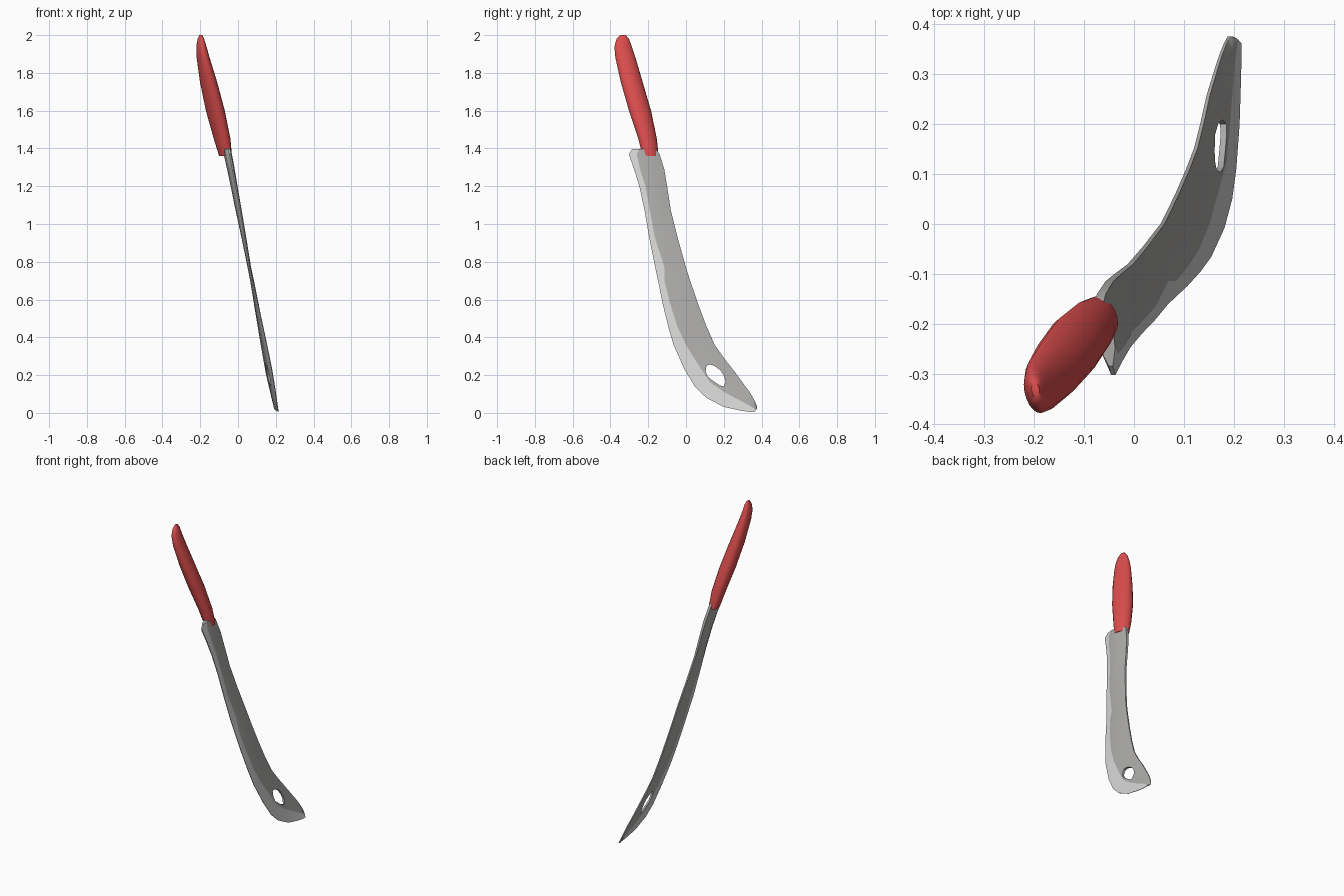
import bpy, bmesh, math

if "Cube" in bpy.data.objects:
    bpy.data.objects.remove(bpy.data.objects["Cube"])


def material(name, col):
    m = bpy.data.materials.new(name)
    m.diffuse_color = (*col, 1)
    m.use_nodes = True
    m.node_tree.nodes["Principled BSDF"].inputs["Base Color"].default_value = m.diffuse_color
    return m


RED = material("red_handle", (0.72, 0.075, 0.075))
STEEL = material("grey_steel", (0.41, 0.405, 0.395))
EDGE = material("light_edge_steel", (0.66, 0.66, 0.655))


def loft(name, rings, mats, index=lambda row, col: 0):
    """Skin closed rings of points, cap both ends."""
    bm = bmesh.new()
    vs = [[bm.verts.new(p) for p in r] for r in rings]
    n = len(rings[0])
    for i in range(len(vs) - 1):
        for j in range(n):
            k = (j + 1) % n
            f = bm.faces.new((vs[i][j], vs[i][k], vs[i + 1][k], vs[i + 1][j]))
            f.material_index = index(i, j)
    bm.faces.new(vs[0][::-1])
    bm.faces.new(vs[-1])
    bmesh.ops.recalc_face_normals(bm, faces=bm.faces)
    me = bpy.data.meshes.new(name)
    bm.to_mesh(me)
    bm.free()
    for m in mats:
        me.materials.append(m)
    ob = bpy.data.objects.new(name, me)
    bpy.context.collection.objects.link(ob)
    return ob


def smooth(ob, deg):
    bpy.ops.object.select_all(action='DESELECT')
    ob.select_set(True)
    bpy.context.view_layer.objects.active = ob
    bpy.ops.object.shade_smooth_by_angle(angle=math.radians(deg))


def interp(table, v):
    for (a, fa), (b, fb) in zip(table, table[1:]):
        if v <= b:
            t = max(0, (v - a) / (b - a))
            return fa + (fb - fa) * t
    return table[-1][1]


# handle: z, y min, y max, x min, x max
stations = [
    (1.36, -.230, -.145, -.100, -.032),
    (1.45, -.252, -.154, -.128, -.040),
    (1.60, -.302, -.185, -.170, -.070),
    (1.75, -.345, -.229, -.201, -.110),
    (1.88, -.374, -.267, -.219, -.150),
    (1.94, -.379, -.287, -.221, -.167),
    (1.98, -.368, -.302, -.214, -.179),
    (2.00, -.350, -.318, -.205, -.189),
]
rings = []
for z, y0, y1, x0, x1 in stations:
    ring = []
    for k in range(20):
        a = 2 * math.pi * k / 20
        ring.append(((x0 + x1) / 2 + (x1 - x0) / 2 * math.cos(a),
                     (y0 + y1) / 2 + (y1 - y0) / 2 * math.sin(a - 0.25), z))
    rings.append(ring)
smooth(loft("handle", rings, [RED]), 60)

# blade: cutting edge (y, z), spine (y, z), bevel width fraction
rows = [
    (-.285, 1.397, -.160, 1.400, .30), (-.303, 1.370, -.140, 1.370, .26),
    (-.275, 1.290, -.115, 1.290, .20), (-.247, 1.200, -.100, 1.200, .22),
    (-.219, 1.070, -.080, 1.070, .20), (-.195, .930, -.045, .930, .20),
    (-.163, .770, .000, .770, .30), (-.148, .700, .022, .700, .20),
    (-.124, .580, .063, .580, .21), (-.095, .460, .108, .460, .24),
    (-.066, .360, .152, .360, .30), (-.008, .230, .205, .285, .36),
    (.050, .135, .260, .215, .36), (.110, .078, .300, .160, .45),
    (.200, .032, .337, .110, .52), (.290, .012, .362, .068, .55),
    (.345, .004, .376, .035, .55), (.362, .006, .376, .022, .50),
]
twist = [(0, .008), (.2, .017), (.4, .014), (.8, .003), (1.0, .010), (1.4, .012)]
thick = [(0, .006), (.3, .008), (.8, .009), (1.1, .013), (1.4, .020)]

rings = []
for yl, zl, yr, zr, w in rows:
    us = [0, w, (1 + w) / 2, 1]
    hs = [.2, .8, 1, .45]
    sides = []
    for s in (1, -1):
        side = []
        for u, h in zip(us, hs):
            z = zl + (zr - zl) * u
            x = .207 - .19 * z + (1 - 2 * u) * interp(twist, z)
            side.append((x + s * h * interp(thick, z), yl + (yr - yl) * u, z))
        sides.append(side)
    rings.append(sides[0] + sides[1][::-1])
# columns 0, 6 and 7 lie next to the cutting edge
blade = loft("blade", rings, [STEEL, EDGE], lambda i, j: int(j in (0, 6, 7)))

# hanging hole through the blade tip
hole = [(.108, .250), (.125, .256), (.148, .250), (.180, .228), (.202, .195),
        (.209, .165), (.200, .140), (.178, .146), (.145, .168), (.115, .192), (.104, .220)]
cutter = loft("hole_cutter", [[(x, y, z) for y, z in hole] for x in (0, .4)], [STEEL])
mod = blade.modifiers.new("hole", 'BOOLEAN')
mod.operation = 'DIFFERENCE'
mod.solver = 'EXACT'
mod.object = cutter
bpy.ops.object.select_all(action='DESELECT')
blade.select_set(True)
bpy.context.view_layer.objects.active = blade
bpy.ops.object.modifier_apply(modifier=mod.name)
bpy.data.objects.remove(cutter)
smooth(blade, 45)
